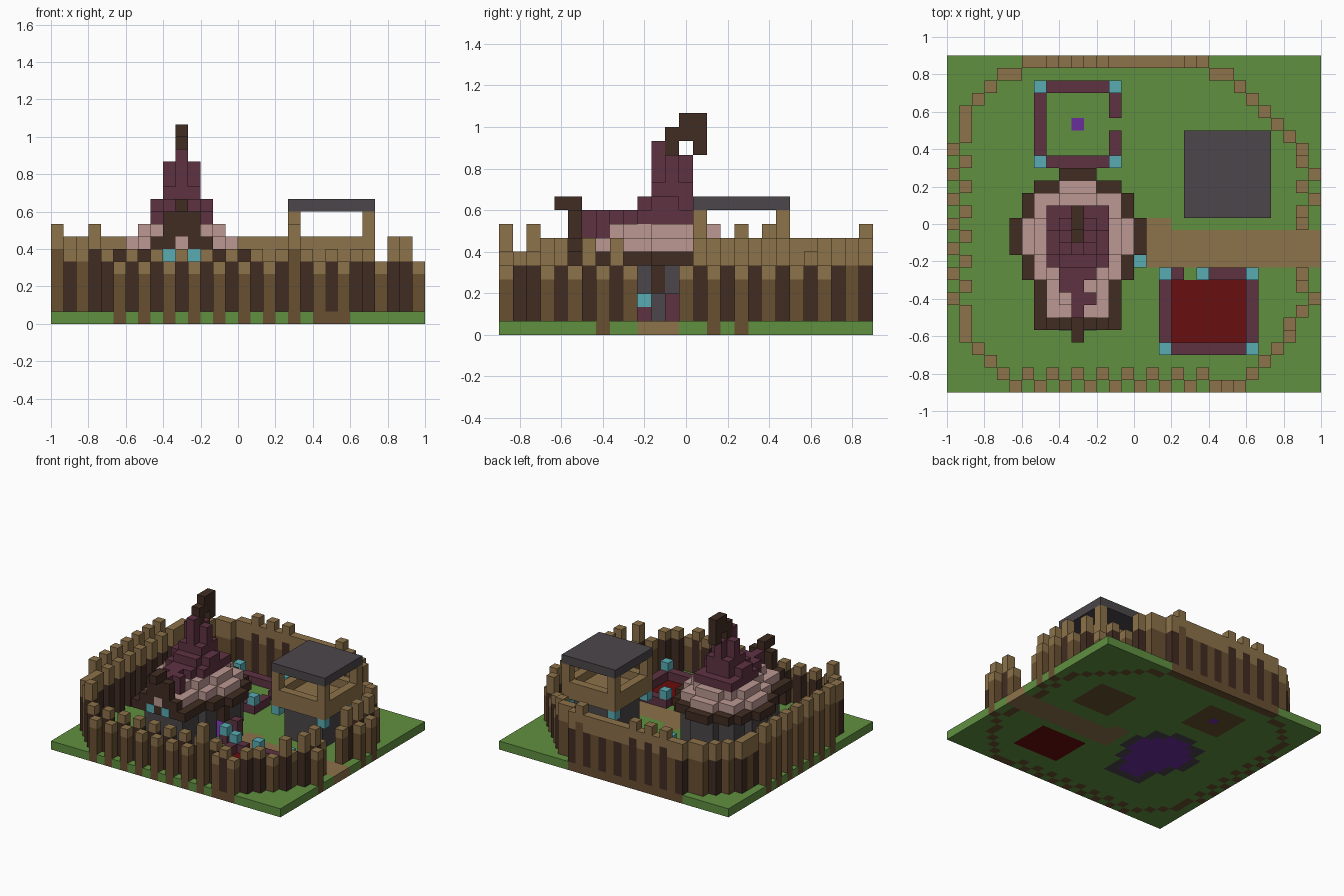
import bpy
import bmesh
from mathutils import Vector

if "Cube" in bpy.data.objects:
    bpy.data.objects.remove(bpy.data.objects["Cube"], do_unlink=True)

S = 1 / 15                       # block size
NX, NY = 30, 27                  # plot size in blocks
ORIGIN = Vector((-NX * S / 2, -NY * S / 2, 0))
COLOURS = dict(grass_green="609040", light_wood="8C724A", brown_wood="694F31",
               dark_wood="402C22", slate_grey="4B464A", pale_pink="BC9892",
               plum="5E3242", deep_red="680E0E", lamp_cyan="58ACB4", violet="6A2E9C")
NAMES = list(COLOURS)


def linear(c):
    return c / 12.92 if c <= 0.04045 else ((c + 0.055) / 1.055) ** 2.4


def make_material(name, code):
    rgb = [linear(v / 255) for v in bytes.fromhex(code)]
    m = bpy.data.materials.new(name)
    m.use_nodes = True
    m.diffuse_color = (*rgb, 1)
    shader = m.node_tree.nodes["Principled BSDF"]
    shader.inputs["Base Color"].default_value = (*rgb, 1)
    shader.inputs["Roughness"].default_value = 0.9
    return m


MATS = [make_material(n, c) for n, c in COLOURS.items()]


def box(i0, i1, j0, j1, k0, k1):
    """Set of blocks, both ends included."""
    return {(i, j, k) for i in range(i0, i1 + 1) for j in range(j0, j1 + 1)
            for k in range(k0, k1 + 1)}


def ring(i0, i1, j0, j1, k0, k1):
    return box(i0, i1, j0, j1, k0, k1) - box(i0 + 1, i1 - 1, j0 + 1, j1 - 1, k0, k1)


def paint(cells, blocks, colour):
    cells.update(dict.fromkeys(blocks, colour))


def build(name, cells):
    """Skin a set of coloured blocks with its outer faces only."""
    bm = bmesh.new()
    corners = {}

    def vert(p):
        if p not in corners:
            corners[p] = bm.verts.new(ORIGIN + Vector(p) * S)
        return corners[p]

    for cell, colour in cells.items():
        for axis in range(3):
            for side in (0, 1):
                near = list(cell)
                near[axis] += 2 * side - 1
                if tuple(near) in cells:
                    continue
                u, v = (axis + 1) % 3, (axis + 2) % 3
                loop = []
                for a, b in ((0, 0), (1, 0), (1, 1), (0, 1)):
                    p = list(cell)
                    p[axis] += side
                    p[u] += a
                    p[v] += b
                    loop.append(vert(tuple(p)))
                face = bm.faces.new(loop if side else loop[::-1])
                face.material_index = NAMES.index(colour)
    mesh = bpy.data.meshes.new(name)
    bm.to_mesh(mesh)
    bm.free()
    for m in MATS:
        mesh.materials.append(m)
    ob = bpy.data.objects.new(name, mesh)
    bpy.context.collection.objects.link(ob)
    return ob


# Palisade layout: staggered sides joined by diagonal corners
posts = [(i, 1 - i % 2) for i in range(5, 21)] + [(i, 0) for i in (21, 22, 23)]
posts += [(i, 26) for i in range(6, 21)] + [(21, 25), (22, 25)]
posts += [(1 - j % 2, j) for j in range(6, 21)]
posts += [(28 + j % 2, j) for j in (6, 7, 8, 14, 15, 16, 17, 18)]
posts += [(28, 9), (28, 13), (28, 19), (1, 4), (1, 5), (1, 21)]
posts += [(5 - n, n) for n in (1, 2, 3)] + [(5 - n, 26 - n) for n in (1, 2, 3, 4)]
posts += [(5, 25), (27, 5)] + [(23 + n, n) for n in range(1, 5)]
posts += [(23 + n, 24 - n) for n in range(5)]
tall = {(3, 2), (3, 23), (19, 0), (8, 26), (10, 26), (12, 26), (19, 26)}

palisade = {}
for i, j in posts:
    odd = (i if j < 2 or j > 25 else j) % 2
    if (i, j) in tall or i == 0:
        top = 8
    elif j < 2 or i > 23:
        top = 5 + (1 - odd)
    else:
        top = 7
    if i > 26 and not odd:
        top = 7
    tip = 1 if top < 7 else 2
    body = "brown_wood" if odd else "dark_wood"
    paint(palisade, box(i, i, j, j, 0, top - tip - 1), body)
    paint(palisade, box(i, i, j, j, 0, 0), "brown_wood")
    paint(palisade, box(i, i, j, j, top - tip, top - 1), "light_wood")
build("palisade", palisade)

# Keep footprint: half width of each row around the centre column
half_width = {17: 1, 16: 3, 15: 4, 14: 4, 13: 5, 12: 5, 11: 5, 10: 4, 9: 4,
              8: 3, 7: 3, 6: 3, 5: 3}
eaves = {(10 + d, j) for j, w in half_width.items() for d in range(-w, w + 1)}


def shrink(shape):
    return {(i, j) for i, j in shape
            if {(i + 1, j), (i - 1, j), (i, j + 1), (i, j - 1)} <= shape}


def layer(shape, *levels):
    return {(i, j, k) for i, j in shape for k in levels}


walls = shrink(eaves)
inner = shrink(walls)
core = shrink(inner)

# Ground with path and floors
ground = {}
paint(ground, box(0, NX - 1, 0, NY - 1, 0, 0), "grass_green")
paint(ground, box(16, 29, 10, 12, 0, 0) | box(16, 17, 13, 13, 0, 0), "light_wood")
paint(ground, box(18, 23, 4, 8, 0, 0), "deep_red")
paint(ground, box(20, 24, 15, 19, 0, 0) | box(8, 12, 19, 23, 0, 0), "brown_wood")
paint(ground, layer(walls, 0), "slate_grey")
paint(ground, layer(inner, 0) | {(10, 21, 0)}, "violet")
for i, j in posts:
    ground.pop((i, j, 0), None)
build("ground", ground)

# Keep walls with a doorway facing the path
keep = {}
paint(keep, layer(walls - inner, 1, 2, 3, 4), "slate_grey")
paint(keep, box(14, 14, 11, 11, 3, 4), "dark_wood")
for c in box(14, 14, 11, 11, 1, 2):
    keep.pop(c)
paint(keep, box(15, 15, 12, 12, 1, 2) | {(15, 10, 1)}, "plum")
keep[(15, 10, 2)] = "lamp_cyan"
build("keep_walls", keep)

# Keep roof: dark eaves, pink slopes, plum ridge
roof = {}
paint(roof, layer(eaves, 5), "dark_wood")
paint(roof, layer(walls, 6) | layer(inner, 7), "pale_pink")
paint(roof, layer(core, 8) | box(8, 12, 10, 14, 8, 8) | box(10, 10, 6, 9, 7, 8), "plum")
paint(roof, {(9, 8, 7), (9, 8, 8), (11, 7, 7), (11, 7, 8)}, "plum")
build("keep_roof", roof)

# Stepped spire with a hooked tip
spire = {}
paint(spire, box(8, 12, 11, 12, 9, 9) | box(9, 11, 10, 13, 9, 10)
      - box(9, 11, 10, 10, 10, 10), "plum")
paint(spire, box(9, 11, 12, 12, 11, 12) | box(10, 10, 11, 13, 11, 12) | {(10, 11, 13)}, "plum")
paint(spire, box(10, 10, 12, 12, 13, 14) | box(10, 10, 13, 13, 14, 15)
      | box(10, 10, 14, 14, 13, 15), "dark_wood")
build("spire", spire)

# Front gable with its beak and lamps
gable = {}
paint(gable, box(8, 12, 5, 5, 6, 6) | box(9, 11, 5, 5, 7, 8) | box(10, 10, 4, 5, 9, 9), "dark_wood")
gable[(10, 5, 6)] = "pale_pink"
build("gable", gable)
lamps = build("gable_lamps", {(9, 5, 5): "lamp_cyan", (11, 5, 5): "lamp_cyan"})
lamps.location.y = -0.004

# Garden at the back: low wall, corner lamps, lawn plate and crystal
def walled_yard(name, i0, i1, j0, j1, gap, extra=()):
    cells = {}
    paint(cells, ring(i0, i1, j0, j1, 1, 1), "plum")
    cells.pop((*gap, 1))
    spots = [(i, j) for i in (i0, i1) for j in (j0, j1)] + list(extra)
    paint(cells, {(i, j, 2) for i, j in spots}, "lamp_cyan")
    build(name, cells)


walled_yard("garden_wall", 7, 13, 18, 24, (13, 21))
lawn = {}
paint(lawn, box(8, 12, 19, 23, 1, 1), "grass_green")
lawn[(10, 21, 1)] = "violet"
plate = build("garden_lawn", lawn)
plate.scale.z = 0.1
plate.location.z = S * 0.9

# Red yard beside the path
walled_yard("red_yard_wall", 17, 24, 3, 9, (19, 9), [(20, 9)])

# Watchtower
tower = {}
paint(tower, ring(20, 24, 15, 19, 1, 4), "slate_grey")
paint(tower, box(19, 25, 14, 20, 5, 5) | ring(19, 25, 14, 20, 6, 6), "light_wood")
for i in (19, 25):
    for j in (14, 20):
        paint(tower, box(i, i, j, j, 7, 8), "light_wood")
        tower[(i, j, 4)] = "lamp_cyan"
paint(tower, box(19, 25, 14, 20, 9, 9), "slate_grey")
build("watchtower", tower)
